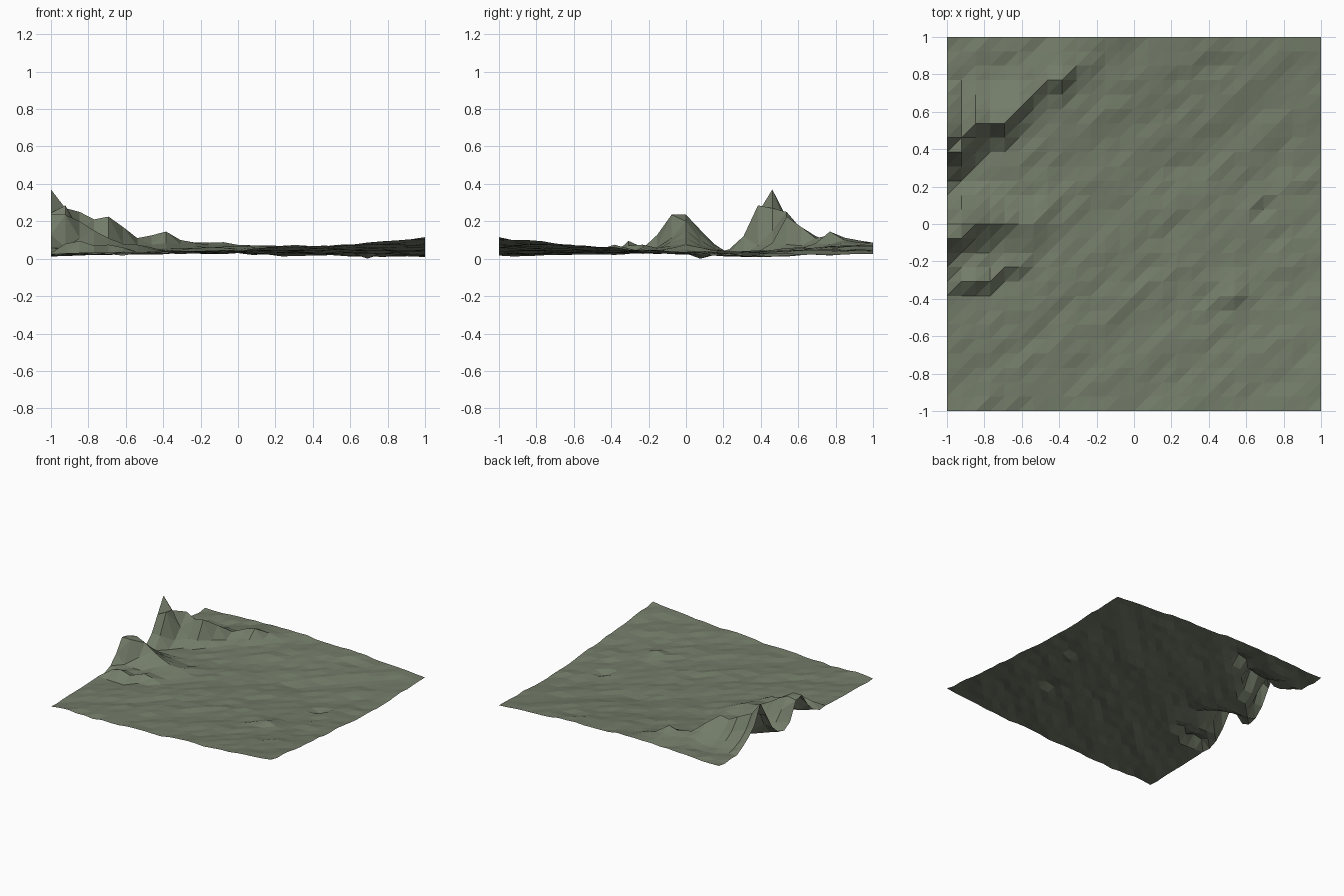
import bpy, random, math

if "Cube" in bpy.data.objects:
    bpy.data.objects.remove(bpy.data.objects["Cube"])

random.seed(4)
N = 26  # cells per side

# Coarse base heights: rows front to back, columns left to right
BASE = [(.02, .03, .06, .11),
        (.025, .035, .035, .05),
        (.03, .035, .02, .012),
        (.065, .085, .07, .025)]


def base(i, j):
    u, v = i / N * 3, j / N * 3
    a, b = min(int(u), 2), min(int(v), 2)
    u, v = u - a, v - b
    lo = BASE[b][a] * (1 - u) + BASE[b][a + 1] * u
    hi = BASE[b + 1][a] * (1 - u) + BASE[b + 1][a + 1] * u
    return lo * (1 - v) + hi * v


# Gently rolling ground
h = {(i, j): max(.004, base(i, j) + random.uniform(-.006, .006)
                 + .004 * math.sin(i * .9 - j * 1.3))
     for i in range(N + 1) for j in range(N + 1)}
h[(N, 0)], h[(22, 8 + 6)] = .115, 0


def raise_column(i, j, top, falloff):
    """Lift one grid column around row j; falloff maps row offset to share."""
    for dj, f in falloff.items():
        p = (i, j + dj)
        if p in h:
            h[p] = max(h[p], h[p] + (top - h[p]) * f)


# Diagonal ridge: steep front, gentle back
ridge = {1: (19, .27), 2: (20, .25), 3: (20, .21), 4: (20, .225), 5: (21, .17),
         6: (22, .11), 7: (23, .125), 8: (23, .145), 9: (24, .1), 10: (24, .085)}
for i, (j, top) in ridge.items():
    raise_column(i, j, top, {-1: .25, 0: 1, 1: .55, 2: .3, 3: .1})
raise_column(0, 19, .37, {-3: .06, -2: .25, -1: .62, 0: 1, 1: .55, 2: .33, 3: .15})
h[(1, 18)], h[(1, 17)], h[(2, 19)], h[(2, 18)] = .285, .12, .15, .07

# Second hill on the left edge
hill = {0: (12, .235), 1: (13, .235), 2: (13, .2), 3: (13, .15),
        4: (13, .11), 5: (13, .08), 6: (13, .075), 7: (14, .06)}
for i, (j, top) in hill.items():
    raise_column(i, j, top, {-2: .15, -1: .5, 0: 1, 1: .6, 2: .22})
h[(0, 13)], h[(1, 12)] = .22, .235

# Small knolls
for i, j, top in [(1, 9, .08), (2, 9, .095), (3, 9, .07), (4, 10, .075),
                  (5, 10, .06), (20, 8, .075), (19, 8, .055)]:
    raise_column(i, j, top, {0: 1, 1: .4})

# Triangulated sheet
verts = [(i * 2 / N - 1, j * 2 / N - 1, h[(i, j)])
         for j in range(N + 1) for i in range(N + 1)]
faces = []
for j in range(N):
    for i in range(N):
        a = j * (N + 1) + i
        b, c, d = a + 1, a + N + 2, a + N + 1
        faces += [(a, b, c), (a, c, d)]
mesh = bpy.data.meshes.new("terrain")
mesh.from_pydata(verts, [], faces)
mesh.update()
terrain = bpy.data.objects.new("terrain", mesh)
bpy.context.collection.objects.link(terrain)

# Grey-green ground colour
mat = bpy.data.materials.new("ground_green")
mat.diffuse_color = (.17, .2, .14, 1)
mat.use_nodes = True
mat.node_tree.nodes["Principled BSDF"].inputs["Base Color"].default_value = mat.diffuse_color
mesh.materials.append(mat)
